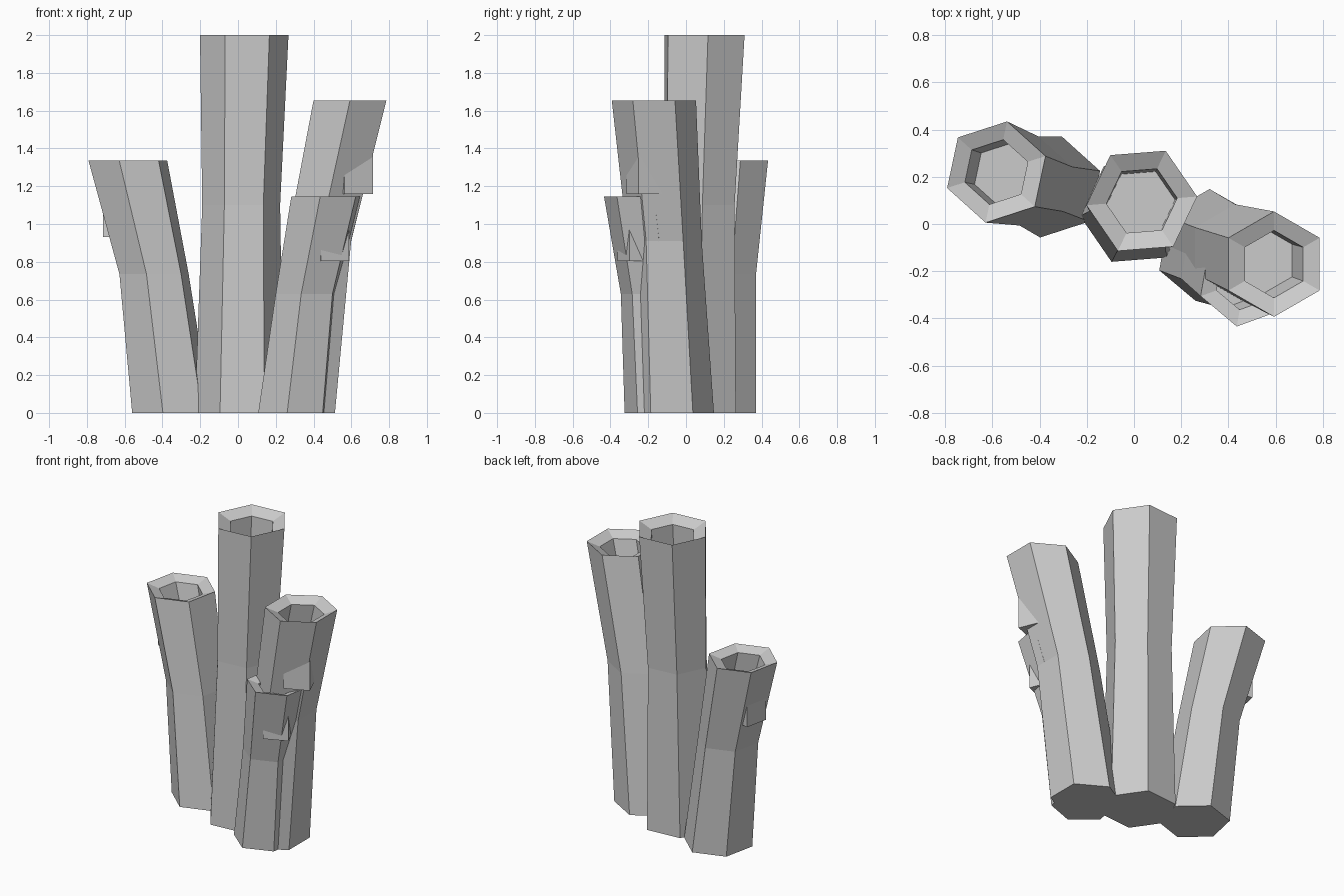
import bpy, bmesh, math
from mathutils import Vector, Matrix

if "Cube" in bpy.data.objects:
    bpy.data.objects.remove(bpy.data.objects["Cube"])

grey = bpy.data.materials.new("plain_grey")
grey.diffuse_color = (0.6, 0.6, 0.6, 1)
grey.use_nodes = True
grey.node_tree.nodes["Principled BSDF"].inputs["Base Color"].default_value = grey.diffuse_color


def finish(name, bm):
    bmesh.ops.recalc_face_normals(bm, faces=bm.faces)
    mesh = bpy.data.meshes.new(name)
    bm.to_mesh(mesh)
    bm.free()
    mesh.materials.append(grey)
    bpy.context.collection.objects.link(bpy.data.objects.new(name, mesh))


def tube(name, base, top, h, r, deg):
    """Bent six-sided tube with a bevelled lip and a shallow hollow."""
    base, top = Vector((*base, 0)), Vector((*top, h))
    mid = base.lerp(top, 0.4)
    mid.z = 0.55 * h
    lip = Vector((top.x, top.y, 0.98 * h))
    floor = top.lerp(mid, 0.12 / 0.45)
    bm = bmesh.new()
    rings = []
    for c, rad in ((base, r), (mid, 0.88 * r), (top, r), (lip, 0.64 * r), (floor, 0.62 * r)):
        rings.append([bm.verts.new(c + Vector((rad * math.cos(a), rad * math.sin(a), 0)))
                      for a in (math.radians(deg + 60 * i) for i in range(6))])
    for lo, hi in zip(rings, rings[1:]):
        for i in range(6):
            j = (i + 1) % 6
            bm.faces.new((lo[i], lo[j], hi[j], hi[i]))
    bm.faces.new(rings[0][::-1])
    bm.faces.new(rings[-1])
    finish(name, bm)


def knob(name, centre, size, deg):
    """Small block half sunk into a tube wall."""
    bm = bmesh.new()
    bmesh.ops.create_cube(bm, size=1, matrix=Matrix.Translation(centre)
                          @ Matrix.Rotation(math.radians(deg), 4, 'Z')
                          @ Matrix.Diagonal((*size, 1)))
    finish(name, bm)


# Tubes: base centre, top centre, height, radius, turn
tube("centre_tube", (0.006, 0.052), (0.033, 0.098), 2.0, 0.235, 4.5)
tube("left_tube", (-0.352, 0.157), (-0.583, 0.220), 1.335, 0.219, 18)
tube("right_tube", (0.32, -0.075), (0.593, -0.17), 1.655, 0.223, 30)
tube("front_tube", (0.295, -0.128), (0.47, -0.237), 1.145, 0.20, 20)

# Knobs on the tube walls
knob("right_knob", (0.607, -0.207, 1.262), (0.165, 0.165, 0.205), 23)
knob("front_knob", (0.483, -0.258, 0.888), (0.16, 0.16, 0.17), 23)
knob("left_knob", (-0.62, 0.225, 1.02), (0.16, 0.16, 0.18), -12)
